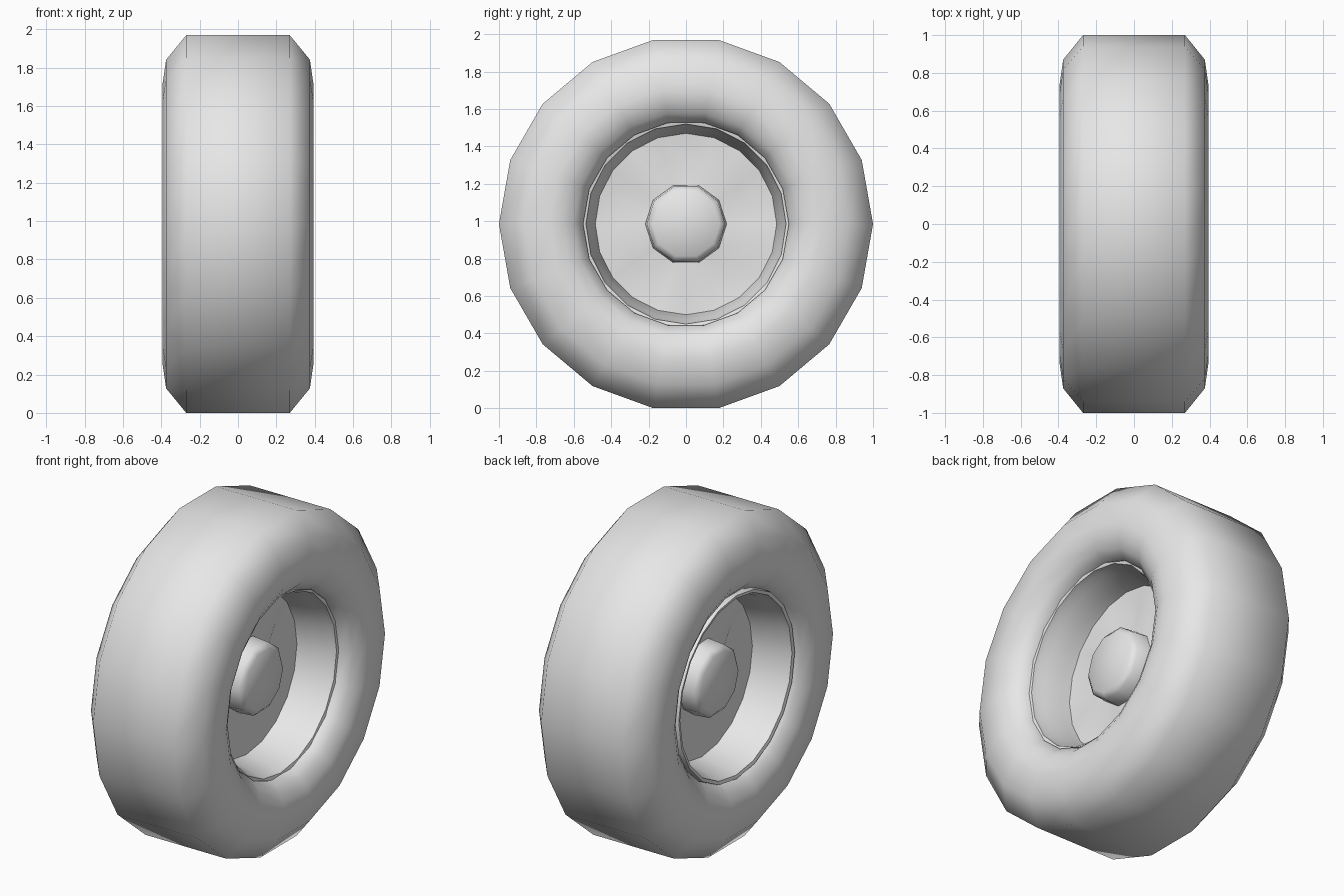
import bpy, bmesh, math

AXLE_Z = math.sin(math.radians(80))   # lowest flat of the 18-sided tyre rests on the ground

cube = bpy.data.objects.get("Cube")
if cube:
    bpy.data.objects.remove(cube, do_unlink=True)

grey = bpy.data.materials.new("plain_grey")
grey.use_nodes = True
grey.diffuse_color = (0.8, 0.8, 0.8, 1)
grey.node_tree.nodes["Principled BSDF"].inputs["Base Color"].default_value = (0.8, 0.8, 0.8, 1)


def lathe(name, profile, sides, smooth_angle, closed=False, shift=0.0, dent=None):
    """Turn (x, radius) points around the x axis; dent(j, i) gives an x offset."""
    bm = bmesh.new()
    rings = []
    for j, (x, r) in enumerate(profile):
        ring = []
        for i in range(sides):
            a = math.tau * i / sides
            dx = dent(j, i) if dent else 0.0
            ring.append(bm.verts.new((x + shift + dx, r * math.cos(a), r * math.sin(a))))
        rings.append(ring)
    pairs = list(zip(rings, rings[1:]))
    if closed:
        pairs.append((rings[-1], rings[0]))
    for p, q in pairs:
        for i in range(sides):
            k = (i + 1) % sides
            bm.faces.new((p[i], p[k], q[k], q[i]))
    bmesh.ops.remove_doubles(bm, verts=bm.verts, dist=0.0005)
    bmesh.ops.recalc_face_normals(bm, faces=bm.faces)
    mesh = bpy.data.meshes.new(name)
    bm.to_mesh(mesh)
    bm.free()
    mesh.materials.append(grey)
    obj = bpy.data.objects.new(name, mesh)
    obj.location.z = AXLE_Z
    bpy.context.collection.objects.link(obj)
    bpy.ops.object.select_all(action="DESELECT")
    obj.select_set(True)
    bpy.context.view_layer.objects.active = obj
    bpy.ops.object.shade_smooth_by_angle(angle=math.radians(smooth_angle))
    return obj


def mirrored(half):
    return half + [(-x, r) for x, r in reversed(half)]


# Tyre: tread, shoulder, bulging sidewall and inner bead
tyre_half = [(0.2, 0.555), (0.3, 0.55), (0.35, 0.6), (0.385, 0.66),
             (0.395, 0.73), (0.375, 0.87), (0.27, 1.0)]
lathe("tyre", mirrored(tyre_half), 18, 80, closed=True)

# Rim: dished disc on both sides, stepped wall and lip, set slightly off centre
rim_half = [(0.08, 0), (0.08, 0.2), (0.08, 0.34), (0.08, 0.485), (0.14, 0.495),
            (0.24, 0.515), (0.28, 0.53), (0.31, 0.535), (0.315, 0.555), (0.28, 0.56)]
rim_profile = mirrored(rim_half)
last = len(rim_profile) - 1


def spoke_grooves(j, i):
    """Five shallow hollows pressed into each disc."""
    if i % 4 != 1:
        return 0.0
    return {2: -0.04, last - 2: 0.04}.get(j, 0.0)


lathe("rim", rim_profile, 20, 50, shift=-0.025, dent=spoke_grooves)

# Hub: ten-sided cap passing through both discs
hub_half = [(0.2, 0), (0.2, 0.18), (0.175, 0.21), (0.05, 0.22)]
lathe("hub", mirrored(hub_half), 10, 60, shift=-0.025)
